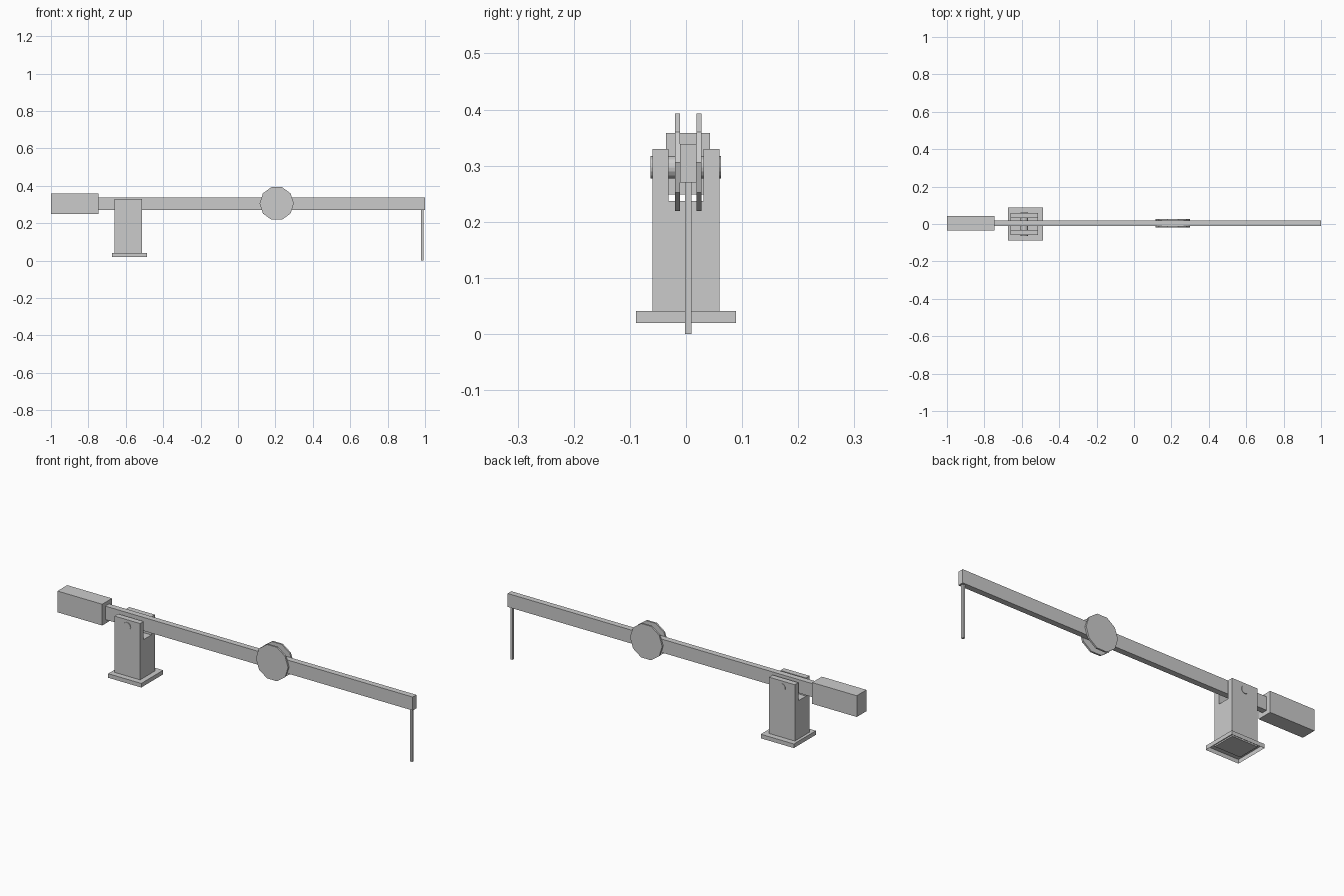
import bpy, bmesh, math
from mathutils import Matrix

if "Cube" in bpy.data.objects:
    bpy.data.objects.remove(bpy.data.objects["Cube"])


def finish(name, bm):
    bmesh.ops.recalc_face_normals(bm, faces=bm.faces[:])
    mesh = bpy.data.meshes.new(name)
    bm.to_mesh(mesh)
    bm.free()
    obj = bpy.data.objects.new(name, mesh)
    bpy.context.collection.objects.link(obj)
    return obj


def box(name, x, y, z, open_bottom=False):
    """Box from (min, max) ranges."""
    bm = bmesh.new()
    size = [b - a for a, b in (x, y, z)]
    mid = [(a + b) / 2 for a, b in (x, y, z)]
    bmesh.ops.create_cube(bm, size=1, matrix=Matrix.Translation(mid) @ Matrix.Diagonal((*size, 1)))
    bmesh.ops.recalc_face_normals(bm, faces=bm.faces[:])
    if open_bottom:
        bottom = [f for f in bm.faces if f.normal.z < -0.9]
        bmesh.ops.delete(bm, geom=bottom, context='FACES_ONLY')
    return finish(name, bm)


def disc(name, x, z, radius, y0, y1, sides):
    """Cylinder along y with a vertex on the x axis."""
    bm = bmesh.new()
    ring = [bm.verts.new((x + radius * math.cos(a), y0, z + radius * math.sin(a)))
            for a in (2 * math.pi * i / sides for i in range(sides))]
    face = bm.faces.new(ring)
    ext = bmesh.ops.extrude_face_region(bm, geom=[face], use_keep_orig=True)
    verts = [v for v in ext['geom'] if isinstance(v, bmesh.types.BMVert)]
    bmesh.ops.translate(bm, verts=verts, vec=(0, y1 - y0, 0))
    return finish(name, bm)


# Base plate, hollow underneath
box("base_plate", (-0.675, -0.487), (-0.089, 0.089), (0.02, 0.041), open_bottom=True)

# Forked post: U profile in yz, extruded along x
half = [(0.06, 0.034), (0.06, 0.33), (0.031, 0.33), (0.031, 0.237)]
profile = half + [(-y, z) for y, z in reversed(half)]
bm = bmesh.new()
face = bm.faces.new([bm.verts.new((-0.66, y, z)) for y, z in profile])
ext = bmesh.ops.extrude_face_region(bm, geom=[face], use_keep_orig=True)
bmesh.ops.translate(bm, verts=[v for v in ext['geom'] if isinstance(v, bmesh.types.BMVert)],
                    vec=(0.146, 0, 0))
finish("forked_post", bm)

# Pivot pin through the fork and arm
disc("pivot_pin", -0.587, 0.297, 0.02, -0.063, 0.062, 16)

# Barrier arm, counterweight and hanging support leg
box("barrier_arm", (-0.76, 1.0), (-0.011, 0.019), (0.27, 0.339))
box("counterweight", (-1.0, -0.746), (-0.036, 0.043), (0.249, 0.358))
box("support_leg", (0.979, 0.991), (-0.002, 0.010), (0.0, 0.275))

# Sign discs on both sides of the arm
for name, y0, y1 in (("front_sign_disc", -0.020, -0.011), ("back_sign_disc", 0.019, 0.028)):
    disc(name, 0.207, 0.306, 0.0915, y0, y1, 10)
